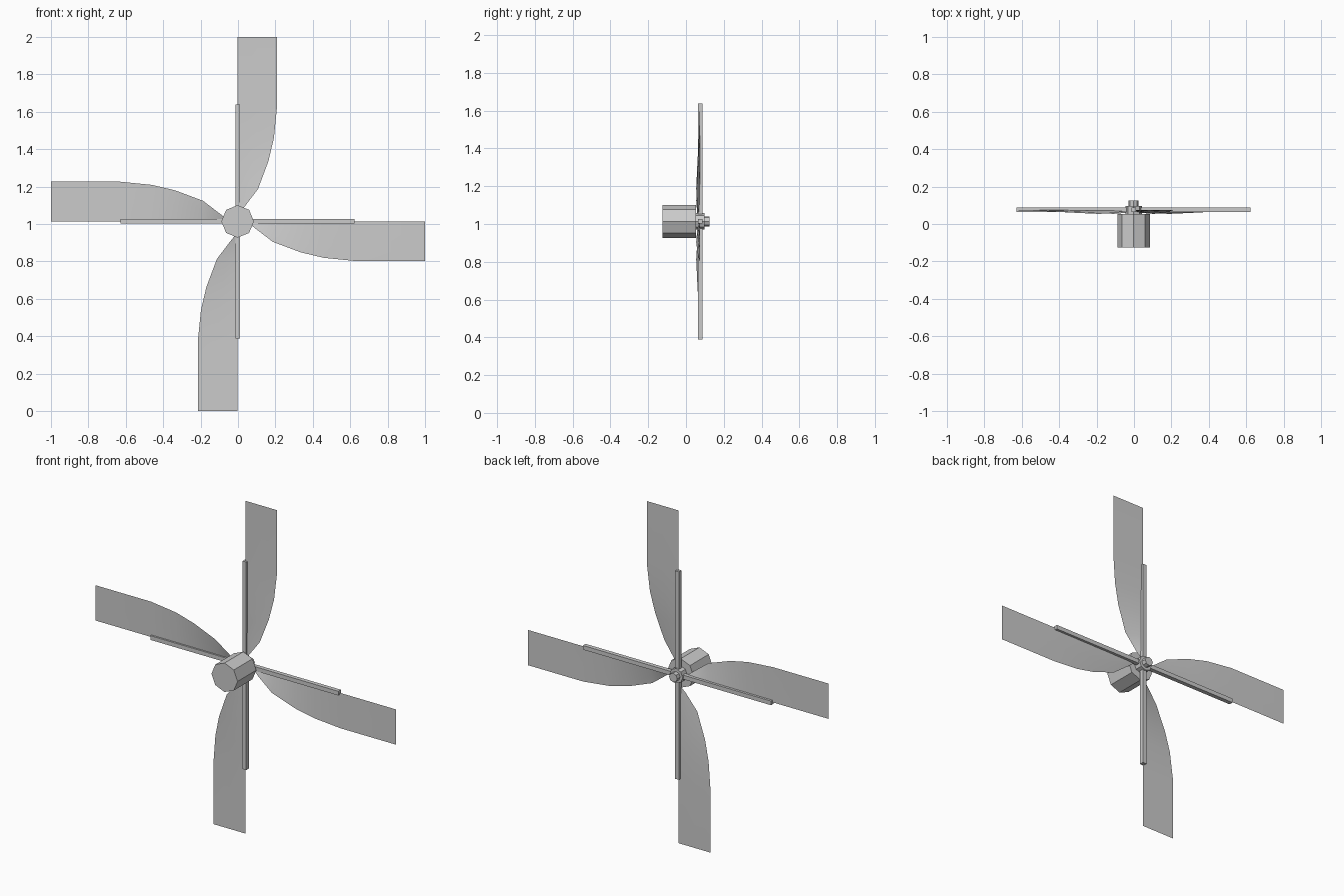
import bpy, bmesh
from math import pi
from mathutils import Vector

if "Cube" in bpy.data.objects:
    bpy.data.objects.remove(bpy.data.objects["Cube"])

CENTRE = Vector((-0.002, 0, 1.014))


def cylinder(name, radius, y0, y1, sides=8):
    """Faceted cylinder lying along y, with a corner pointing up."""
    bpy.ops.mesh.primitive_cylinder_add(
        vertices=sides, radius=radius, depth=y1 - y0,
        location=(CENTRE.x, (y0 + y1) / 2, CENTRE.z), rotation=(pi / 2, 0, 0))
    bpy.context.object.name = name


def box(name, size):
    bpy.ops.mesh.primitive_cube_add(size=1, location=(CENTRE.x, 0.0755, CENTRE.z))
    ob = bpy.context.object
    ob.name = name
    ob.scale = size
    bpy.ops.object.transform_apply(location=False, rotation=False, scale=True)


# Blade stations: distance from centre, width, depth of the curved edge
STATIONS = [(0.055, 0.008, 0.069), (0.09, 0.036, 0.060), (0.187, 0.110, 0.054),
            (0.337, 0.166, 0.061), (0.46, 0.195, 0.068), (0.63, 0.212, 0.074),
            (1.0, 0.212, 0.074)]


def blade(name, out, side, origin):
    """Thin sheet with one straight edge and one curved, twisted edge."""
    bm = bmesh.new()
    rows = []
    for r, w, y in STATIONS:
        row = []
        for t in (0, 0.5, 1):
            p = origin + out * r + side * w * t
            p.y = 0.074 + (y - 0.074) * t
            row.append(bm.verts.new(p))
        rows.append(row)
    for a, b in zip(rows, rows[1:]):
        for i in range(2):
            bm.faces.new((a[i], a[i + 1], b[i + 1], b[i]))
    for f in bm.faces:
        f.smooth = True
    bm.normal_update()
    mesh = bpy.data.meshes.new(name)
    bm.to_mesh(mesh)
    bm.free()
    bpy.context.collection.objects.link(bpy.data.objects.new(name, mesh))


# Motor hub, collar and shaft tip
cylinder("hub", 0.087, -0.125, 0.053)
cylinder("collar", 0.044, 0.053, 0.097)
cylinder("shaft_tip", 0.027, 0.097, 0.125)

# Crossed support spars
box("spar_horizontal", (1.25, 0.025, 0.025))
box("spar_vertical", (0.025, 0.025, 1.25))

# Four blades, each a quarter turn apart
X, Z = Vector((1, 0, 0)), Vector((0, 0, 1))
upright, level = Vector((-0.003, 0, 1.0)), Vector((0, 0, 1.014))
blade("blade_top", Z, X, upright)
blade("blade_right", X, -Z, level)
blade("blade_bottom", -Z, -X, upright)
blade("blade_left", -X, Z, level)
